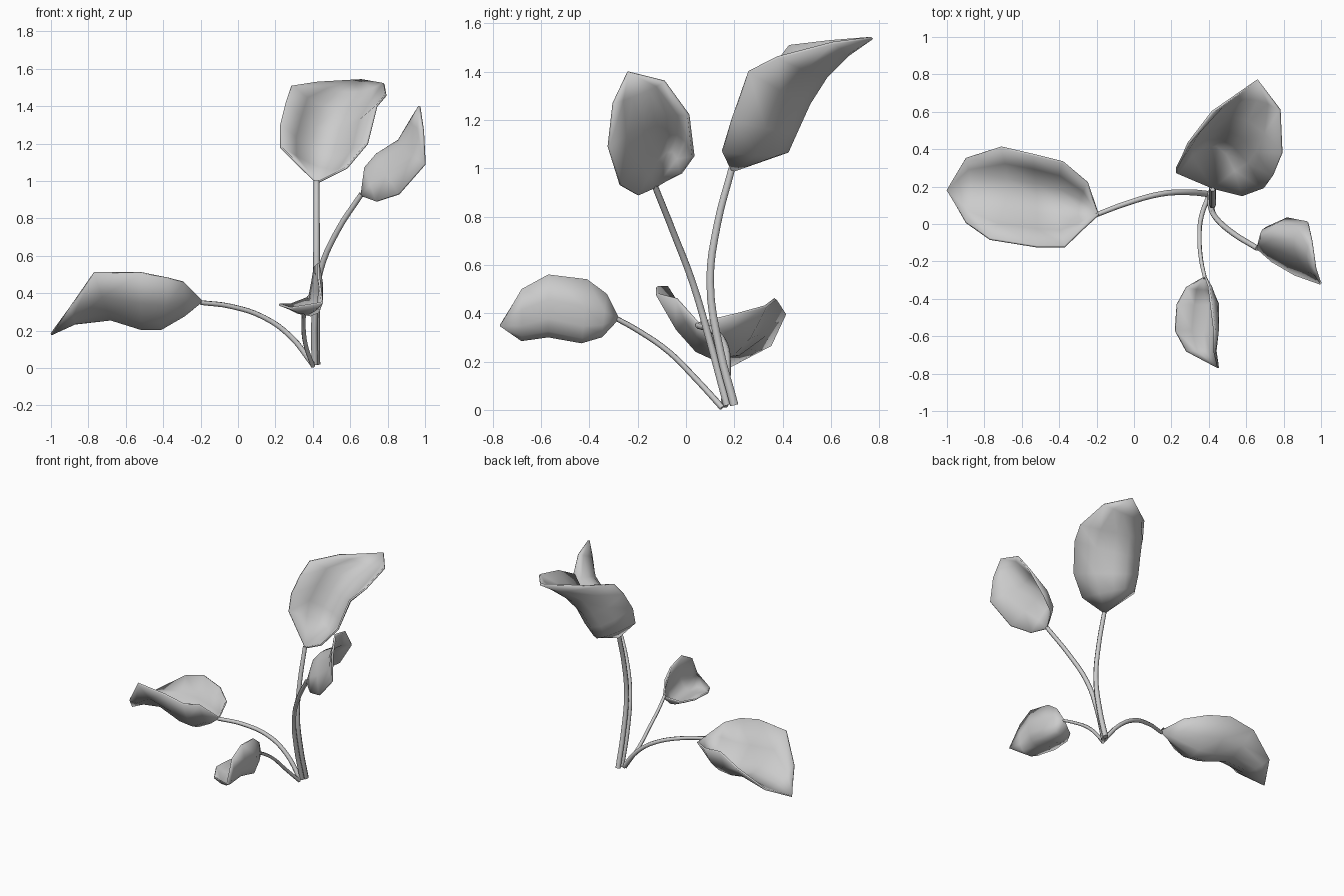
import bpy
import bmesh
from mathutils import Vector

cube = bpy.data.objects.get("Cube")
if cube:
    bpy.data.objects.remove(cube, do_unlink=True)

# One plain grey for the whole plant
grey = bpy.data.materials.new("plain_grey")
grey.use_nodes = True
grey.diffuse_color = (0.6, 0.6, 0.6, 1)
grey.node_tree.nodes["Principled BSDF"].inputs["Base Color"].default_value = grey.diffuse_color


def finish(obj, angle):
    """Give the object its material and smooth shading."""
    obj.data.materials.clear()
    obj.data.materials.append(grey)
    bpy.ops.object.select_all(action='DESELECT')
    obj.select_set(True)
    bpy.context.view_layer.objects.active = obj
    bpy.ops.object.shade_smooth_by_angle(angle=angle)


def stem(name, radius, path):
    """Tapered tube along a smooth path."""
    curve = bpy.data.curves.new(name, 'CURVE')
    curve.dimensions = '3D'
    curve.bevel_depth = radius
    curve.bevel_resolution = 1
    curve.resolution_u = 4
    curve.use_fill_caps = True
    spline = curve.splines.new('BEZIER')
    spline.bezier_points.add(len(path) - 1)
    for i, (point, co) in enumerate(zip(spline.bezier_points, path)):
        point.co = co
        point.radius = 1.1 - 0.2 * i / (len(path) - 1)
        point.handle_left_type = point.handle_right_type = 'AUTO'
    obj = bpy.data.objects.new(name, curve)
    bpy.context.collection.objects.link(obj)
    bpy.ops.object.select_all(action='DESELECT')
    obj.select_set(True)
    bpy.context.view_layer.objects.active = obj
    bpy.ops.object.convert(target='MESH')
    finish(bpy.context.object, 1.1)


def leaf(name, base, tip, edge_a, midrib, edge_b, across=6):
    """Cupped blade: a parabola from edge to edge through the midrib."""
    bm = bmesh.new()
    rows = []
    for a, m, b in zip(edge_a, midrib, edge_b):
        a, m, b = Vector(a), Vector(m), Vector(b)
        row = []
        for i in range(across + 1):
            u = 2 * i / across - 1
            co = a * (u * (u - 1) / 2) + m * (1 - u * u) + b * (u * (u + 1) / 2)
            row.append(bm.verts.new(co))
        rows.append(row)
    for lower, upper in zip(rows, rows[1:]):
        for i in range(across):
            bm.faces.new((lower[i], lower[i + 1], upper[i + 1], upper[i]))
    start, end = bm.verts.new(base), bm.verts.new(tip)
    for i in range(across):
        bm.faces.new((start, rows[0][i + 1], rows[0][i]))
        bm.faces.new((end, rows[-1][i], rows[-1][i + 1]))
    bmesh.ops.recalc_face_normals(bm, faces=bm.faces)
    mesh = bpy.data.meshes.new(name)
    bm.to_mesh(mesh)
    bm.free()
    obj = bpy.data.objects.new(name, mesh)
    bpy.context.collection.objects.link(obj)
    finish(obj, 1.1)
    thick = obj.modifiers.new("thickness", 'SOLIDIFY')
    thick.thickness = 0.012
    thick.offset = 0


# Tall back stem and its large upright leaf
stem("tall_stem", 0.018, [(.42, .2, .02), (.42, .14, .25), (.42, .1, .53),
                          (.42, .13, .77), (.42, .19, 1)])
leaf("tall_leaf", (.42, .19, .99), (.66, .77, 1.54),
     [(.23, .27, 1.18), (.23, .3, 1.3), (.26, .36, 1.42), (.29, .43, 1.51), (.42, .6, 1.53)],
     [(.44, .42, 1.07), (.46, .46, 1.16), (.49, .51, 1.27), (.53, .58, 1.38), (.6, .67, 1.47)],
     [(.58, .15, 1.07), (.69, .19, 1.2), (.74, .26, 1.4), (.79, .38, 1.46), (.78, .61, 1.52)])

# Leaning stem on the left with an arched leaf
stem("left_stem", 0.016, [(.41, .17, .02), (.41, .1, .28), (.44, .03, .52),
                          (.53, -.05, .73), (.66, -.13, .93)])
leaf("left_leaf", (.66, -.13, .92), (.97, -.24, 1.4),
     [(.74, -.2, .89), (.86, -.27, .93), (1, -.32, 1.09), (.99, -.3, 1.27)],
     [(.68, -.08, 1.07), (.74, -.08, 1.14), (.86, -.13, 1.2), (.93, -.19, 1.31)],
     [(.71, -.02, .98), (.82, .03, 1.05), (.93, .01, 1.22), (.95, -.09, 1.36)])

# Thin front stem with a small folded leaf
stem("front_stem", 0.012, [(.4, .15, .01), (.36, .04, .13), (.35, -.07, .24),
                           (.36, -.2, .33), (.38, -.29, .38)])
leaf("front_leaf", (.38, -.28, .38), (.45, -.77, .35),
     [(.28, -.34, .34), (.23, -.43, .34), (.22, -.57, .34), (.28, -.68, .32)],
     [(.4, -.35, .32), (.43, -.43, .3), (.42, -.57, .33), (.41, -.68, .31)],
     [(.4, -.33, .48), (.41, -.41, .54), (.43, -.57, .56), (.43, -.68, .5)])

# Arching stem on the right with a broad trough-shaped leaf
stem("right_stem", 0.015, [(.4, .16, .02), (.28, .17, .17), (.14, .16, .27),
                           (-.04, .11, .33), (-.2, .05, .35)])
leaf("right_leaf", (-.19, .05, .36), (-1, .18, .18),
     [(-.29, -.04, .46), (-.37, -.12, .48), (-.52, -.12, .51), (-.77, -.08, .51), (-.9, .01, .32)],
     [(-.29, .09, .28), (-.41, .12, .21), (-.52, .14, .21), (-.68, .16, .26), (-.87, .18, .24)],
     [(-.25, .22, .4), (-.38, .33, .43), (-.54, .37, .46), (-.71, .41, .4), (-.9, .35, .27)])
